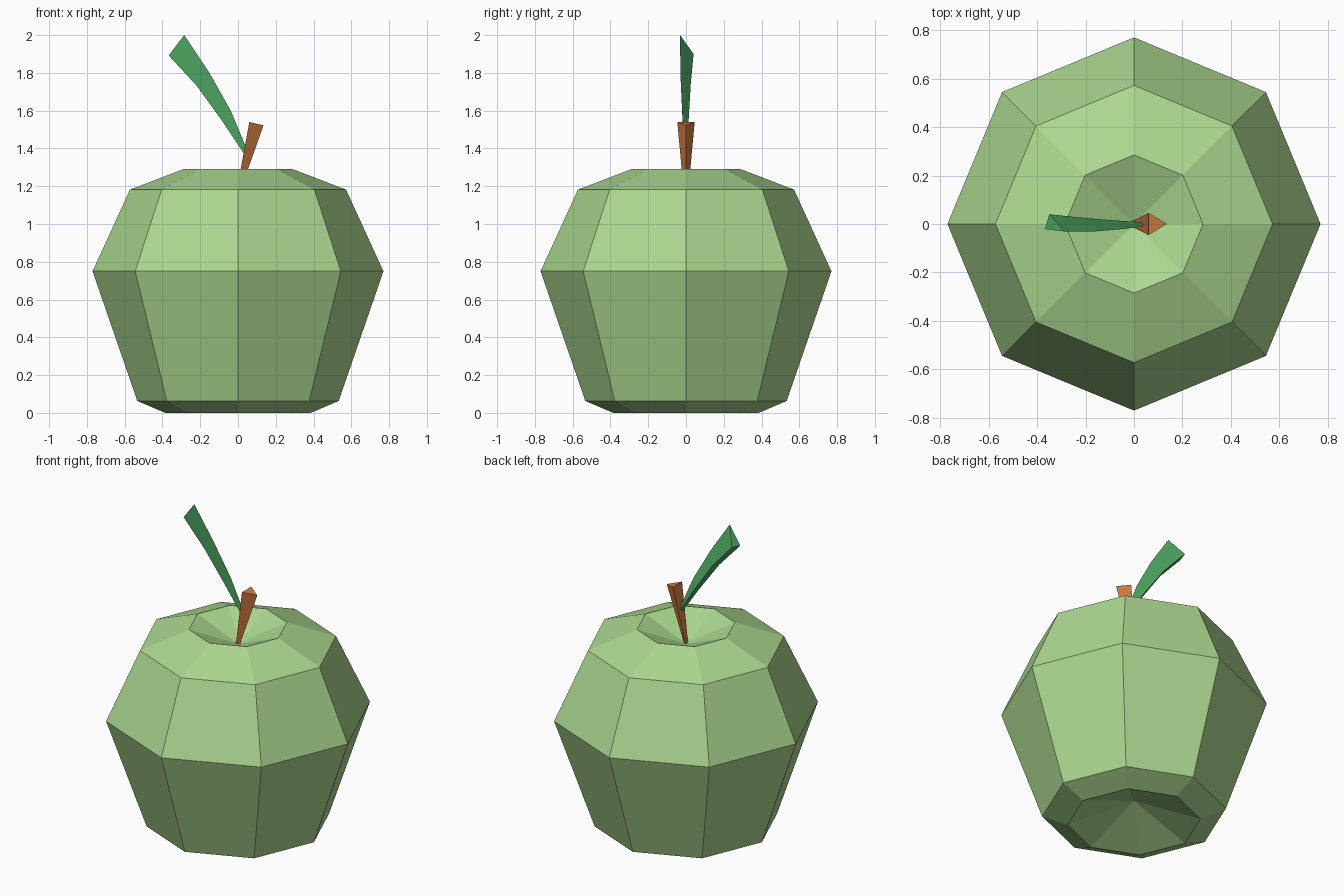
import bpy, bmesh, math

if "Cube" in bpy.data.objects:
    bpy.data.objects.remove(bpy.data.objects["Cube"])


def material(name, rgb):
    """Flat colour from 0-255 sRGB, stored as linear values."""
    lin = [((c / 255 + 0.055) / 1.055) ** 2.4 for c in rgb]
    m = bpy.data.materials.new(name)
    m.diffuse_color = (*lin, 1)
    m.use_nodes = True
    m.node_tree.nodes["Principled BSDF"].inputs["Base Color"].default_value = m.diffuse_color
    return m


def loft(name, rings, mat, bottom=None, top=None):
    """Skin a stack of equal-sized rings; close each end with an apex or flat cap."""
    bm = bmesh.new()
    vs = [[bm.verts.new(p) for p in ring] for ring in rings]
    n = len(vs[0])
    for a, b in zip(vs, vs[1:]):
        for i in range(n):
            j = (i + 1) % n
            bm.faces.new((a[i], a[j], b[j], b[i]))
    for ring, apex in ((vs[0], bottom), (vs[-1], top)):
        if apex:
            c = bm.verts.new(apex)
            for i in range(n):
                bm.faces.new((ring[i], ring[(i + 1) % n], c))
        else:
            bm.faces.new(ring)
    bmesh.ops.recalc_face_normals(bm, faces=bm.faces)
    me = bpy.data.meshes.new(name)
    bm.to_mesh(me)
    bm.free()
    me.materials.append(mat)
    ob = bpy.data.objects.new(name, me)
    bpy.context.collection.objects.link(ob)
    return ob


def octagon(r, z):
    return [(r * math.cos(k * math.pi / 4), r * math.sin(k * math.pi / 4), z)
            for k in range(8)]


# Fruit: eight-sided body, dimpled at both ends
profile = [(0.385, 0), (0.533, 0.063), (0.77, 0.75), (0.572, 1.182), (0.285, 1.292)]
loft("apple_body", [octagon(r, z) for r, z in profile],
     material("apple green", (172, 216, 144)), (0, 0, 0.14), (0, 0, 1.18))

# Stem: three-sided, flaring towards the top
loft("stem", [[(-0.007, 0.012, 1.175), (-0.007, -0.012, 1.175), (0.012, 0, 1.175)],
              [(0.06, 0.046, 1.54), (0.06, -0.046, 1.54), (0.135, 0, 1.522)]],
     material("stem brown", (210, 125, 65)))

# Leaf: three-sided curved blade growing out of the stem (back, lower front, upper front)
loft("leaf", [
    [(0.043, 0.007, 1.375), (0.041, -0.008, 1.358), (0.045, -0.008, 1.400)],
    [(-0.070, 0.014, 1.550), (-0.080, -0.018, 1.540), (-0.037, -0.020, 1.597)],
    [(-0.205, 0.025, 1.740), (-0.217, -0.024, 1.730), (-0.153, -0.030, 1.803)],
    [(-0.350, 0.040, 1.900), (-0.367, -0.021, 1.892), (-0.285, -0.031, 2.000)],
], material("leaf green", (77, 166, 97)))
